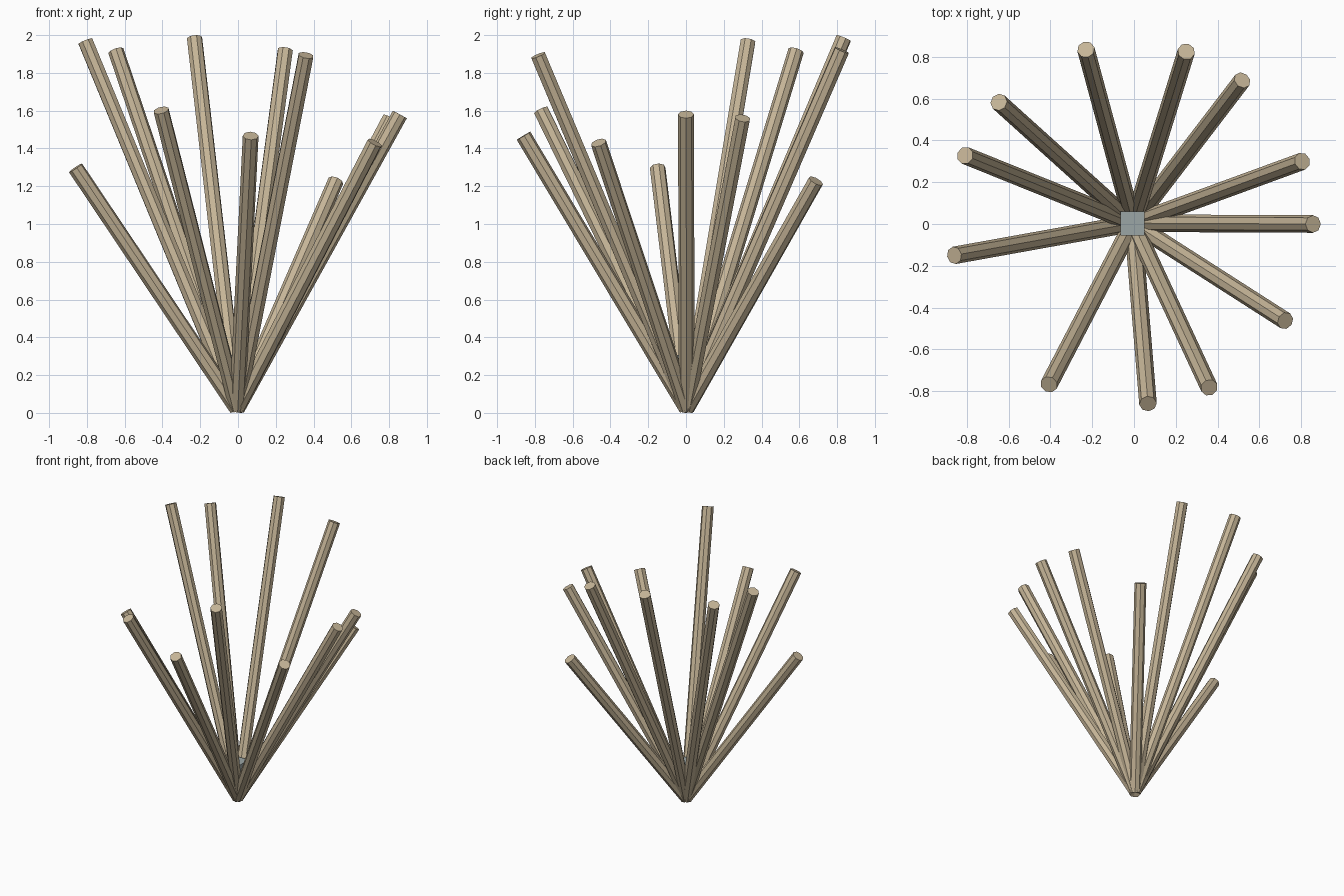
import bpy
from mathutils import Vector

if "Cube" in bpy.data.objects:
    bpy.data.objects.remove(bpy.data.objects["Cube"])


def material(name, rgb):
    m = bpy.data.materials.new(name)
    m.diffuse_color = (*rgb, 1)
    m.use_nodes = True
    m.node_tree.nodes["Principled BSDF"].inputs["Base Color"].default_value = m.diffuse_color
    return m


wood = material("wood", (0.56, 0.46, 0.31))
grey = material("binding_grey", (0.33, 0.38, 0.38))

BASE = Vector((-0.005, 0.004, 0.023))
RADIUS = 0.042

# Stick tip centres, running clockwise seen from above
TIPS = [
    (-0.23, 0.835, 1.984), (0.25, 0.825, 1.92), (0.518, 0.688, 1.228),
    (0.805, 0.30, 1.56), (0.857, 0.0, 1.58), (0.724, -0.463, 1.43),
    (0.36, -0.783, 1.893), (0.067, -0.86, 1.467), (-0.407, -0.768, 1.602),
    (-0.86, -0.15, 1.297), (-0.808, 0.328, 1.967), (-0.647, 0.583, 1.918),
]


def stick(index, tip):
    axis = Vector(tip) - BASE
    bpy.ops.mesh.primitive_cylinder_add(
        vertices=8, radius=RADIUS, depth=axis.length,
        location=BASE + axis / 2,
        rotation=axis.to_track_quat('Z', 'Y').to_euler())
    ob = bpy.context.object
    ob.name = f"stick_{index:02d}"
    ob.data.materials.append(wood)


# Fan of sticks spreading from one point
for i, tip in enumerate(TIPS, 1):
    stick(i, tip)

# Small block wedged between the sticks
bpy.ops.mesh.primitive_cube_add(size=0.115, location=(-0.008, 0.003, 0.25))
block = bpy.context.object
block.name = "centre_block"
block.data.materials.append(grey)
